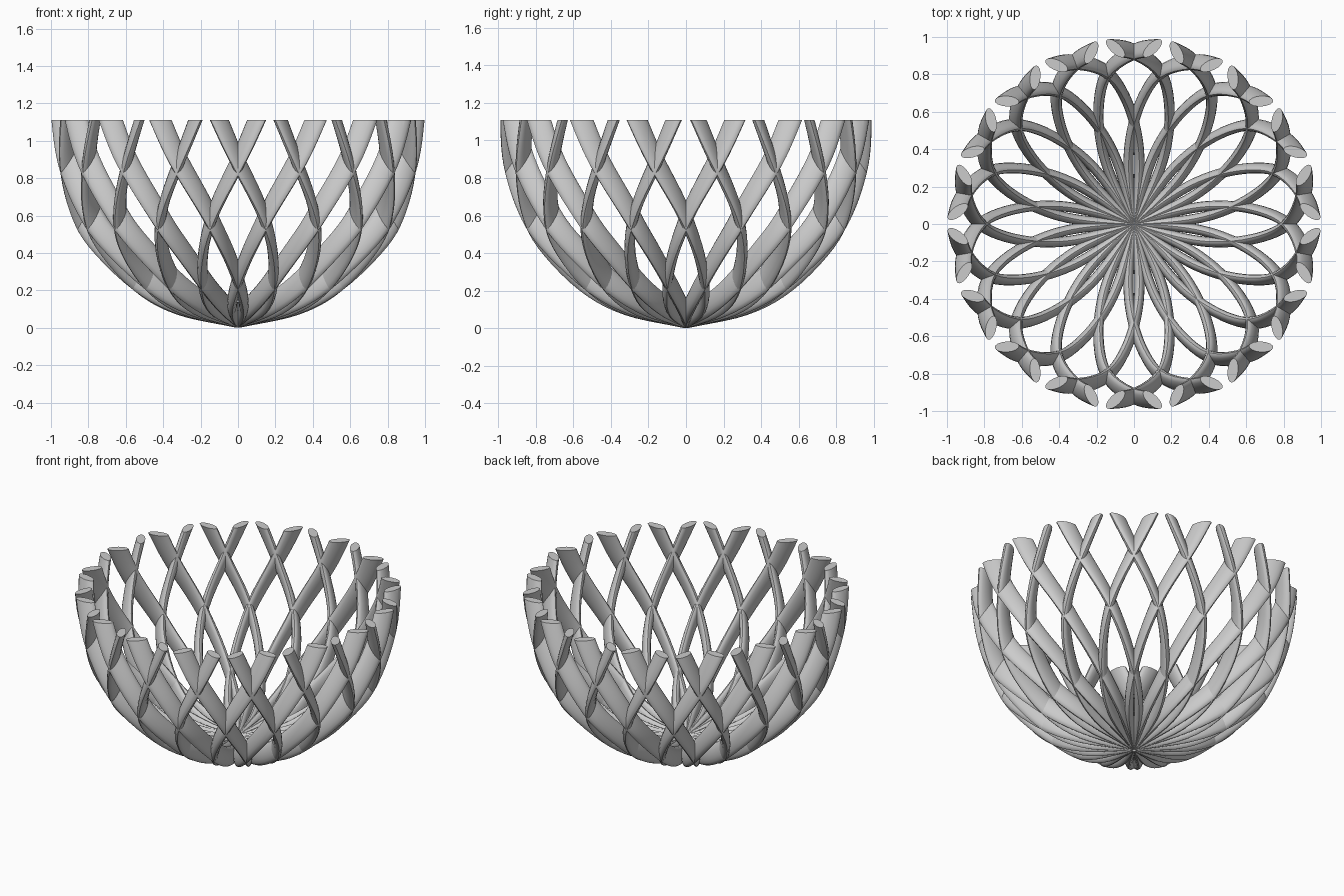
import bpy, bmesh
from math import sin, cos, pi, radians
from mathutils import Vector, Matrix

if "Cube" in bpy.data.objects:
    bpy.data.objects.remove(bpy.data.objects["Cube"])

PAIRS = 18            # crossing rib pairs around the bowl
RIM = 1.11            # flat rim height
HALF_W, HALF_T = 0.062, 0.027   # oval rib section
LEAN = 0.85           # how far the oval section leans along the rib
SIDES, STEPS = 16, 5

# rib path: radius, height, angle from the middle of its pair
PATH = [(0, .062, 29), (.31, .13, 25.5), (.53, .25, 20.5), (.75, .47, 13.5),
        (.85, .65, 8), (.92, .89, 0), (.945, 1.11, -6), (.95, 1.25, -9.5)]


def smooth_path(pts):
    pts = [Vector(p) for p in pts]
    ext = [2 * pts[0] - pts[1]] + pts + [2 * pts[-1] - pts[-2]]
    out = []
    for i in range(1, len(ext) - 2):
        a, b, c, d = ext[i - 1:i + 3]
        for k in range(STEPS):
            t = k / STEPS
            out.append(.5 * (2 * b + (c - a) * t + (2 * a - 5 * b + 4 * c - d) * t * t
                             + (3 * b - a - 3 * c + d) * t ** 3))
    out.append(pts[-1])
    return out


def rib_mesh(name, side):
    rza = smooth_path(PATH)
    ang = [side * radians(p.z) for p in rza]
    pos = [Vector((p.x * cos(a), p.x * sin(a), p.y)) for p, a in zip(rza, ang)]
    bm = bmesh.new()
    rings = []
    last = len(pos) - 1
    for i, p in enumerate(pos):
        lo, hi = max(i - 1, 0), min(i + 1, last)
        tan = (pos[hi] - pos[lo]).normalized()
        dr, dz = rza[hi].x - rza[lo].x, rza[hi].y - rza[lo].y
        # outward bowl normal blended with the downward direction across the rib
        n = Vector((dz * cos(ang[i]), dz * sin(ang[i]), -dr))
        n = (n - n.dot(tan) * tan).normalized()
        down = (tan.z * tan - Vector((0, 0, 1))).normalized()
        wide = (n + LEAN * down).normalized()
        thin = tan.cross(wide)
        rings.append([bm.verts.new(p + wide * HALF_W * cos(2 * pi * k / SIDES)
                                   + thin * HALF_T * sin(2 * pi * k / SIDES))
                      for k in range(SIDES)])
    for a, b in zip(rings, rings[1:]):
        for k in range(SIDES):
            m = (k + 1) % SIDES
            bm.faces.new((a[k], a[m], b[m], b[k]))
    bm.faces.new(rings[0][::-1])
    bm.faces.new(rings[-1])
    # flat cut at the rim
    cut = bmesh.ops.bisect_plane(bm, geom=bm.verts[:] + bm.edges[:] + bm.faces[:],
                                 plane_co=(0, 0, RIM), plane_no=(0, 0, 1), clear_outer=True)
    edges = [e for e in cut['geom_cut'] if isinstance(e, bmesh.types.BMEdge)]
    bmesh.ops.edgeloop_fill(bm, edges=edges)
    bmesh.ops.recalc_face_normals(bm, faces=bm.faces)
    me = bpy.data.meshes.new(name)
    bm.to_mesh(me)
    bm.free()
    return me


# ribs sweeping both ways, repeated around the bowl
for side, name in ((1, "left_rib"), (-1, "right_rib")):
    me = rib_mesh(name, side)
    for i in range(PAIRS):
        ob = bpy.data.objects.new(f"{name}_{i + 1:02d}", me)
        ob.matrix_world = Matrix.Rotation(pi / 2 + 2 * pi * i / PAIRS, 4, 'Z')
        bpy.context.collection.objects.link(ob)
    bpy.ops.object.select_all(action='DESELECT')
    ob.select_set(True)
    bpy.context.view_layer.objects.active = ob
    me.shade_smooth()
    me.set_sharp_from_angle(angle=radians(35))
